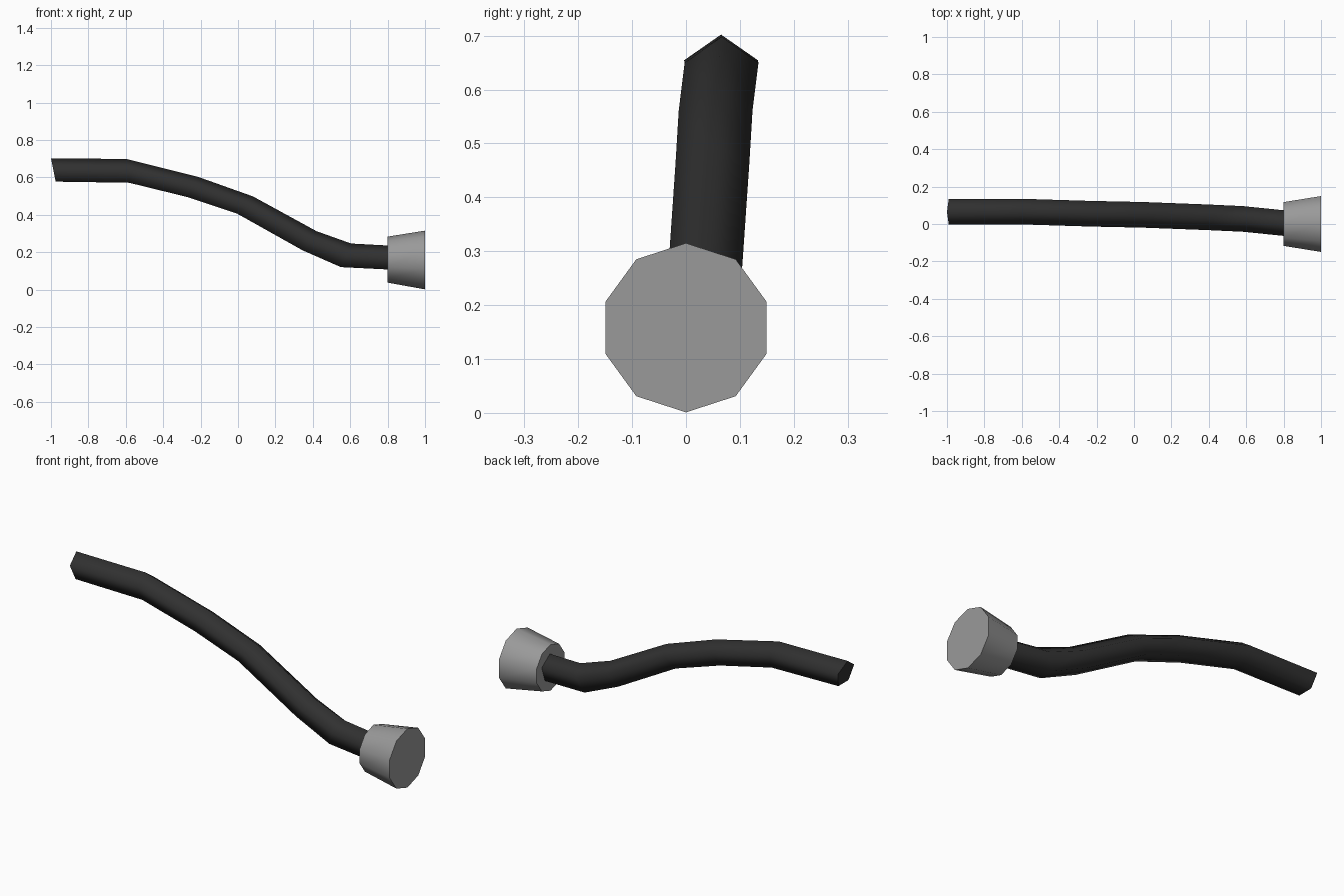
import bpy, bmesh, math

if "Cube" in bpy.data.objects:
    bpy.data.objects.remove(bpy.data.objects["Cube"])


def material(name, rgb):
    m = bpy.data.materials.new(name)
    m.diffuse_color = (*rgb, 1)
    m.use_nodes = True
    m.node_tree.nodes["Principled BSDF"].inputs["Base Color"].default_value = m.diffuse_color
    return m


def loft(name, rings, mat):
    """Skin a list of equal-length rings, cap both ends; smooth sides, crisp caps."""
    bm = bmesh.new()
    loops = [[bm.verts.new(p) for p in ring] for ring in rings]
    n = len(rings[0])
    for a, b in zip(loops, loops[1:]):
        for i in range(n):
            j = (i + 1) % n
            bm.faces.new((a[i], a[j], b[j], b[i])).smooth = True
    for cap in (loops[0], loops[-1]):
        face = bm.faces.new(cap)
        for e in face.edges:
            e.smooth = False
    bmesh.ops.recalc_face_normals(bm, faces=bm.faces[:])
    me = bpy.data.meshes.new(name)
    bm.to_mesh(me)
    bm.free()
    me.materials.append(mat)
    ob = bpy.data.objects.new(name, me)
    bpy.context.collection.objects.link(ob)
    return ob


black = material("black rubber", (0.03, 0.03, 0.03))
grey = material("grey metal", (0.32, 0.32, 0.32))

# Hose: pentagon sections, each given by top x, z, bottom x, z and centre y
sections = [
    (-1.000, 0.702, -0.975, 0.577, 0.065),
    (-0.595, 0.698, -0.582, 0.571, 0.066),
    (-0.215, 0.603, -0.268, 0.494, 0.055),
    (0.080, 0.498, -0.003, 0.405, 0.049),
    (0.420, 0.312, 0.345, 0.210, 0.036),
    (0.605, 0.246, 0.550, 0.120, 0.027),
    (0.810, 0.235, 0.810, 0.107, 0.004),
]
R = 0.072
span = 1 + math.cos(math.pi / 5)
rings = []
for tx, tz, bx, bz, cy in sections:
    ring = []
    for i in range(5):
        a = i * math.tau / 5
        t = (math.cos(a) + math.cos(math.pi / 5)) / span
        ring.append((bx + (tx - bx) * t, cy + R * math.sin(a), bz + (tz - bz) * t))
    rings.append(ring)
loft("hose", rings, black)

# Flared ten-sided end cup
cup = [[(x, r * math.sin(i * math.tau / 10), z + r * math.cos(i * math.tau / 10))
        for i in range(10)]
       for x, r, z in ((0.80, 0.123, 0.160), (1.0, 0.157, 0.158))]
loft("end_cup", cup, grey)
